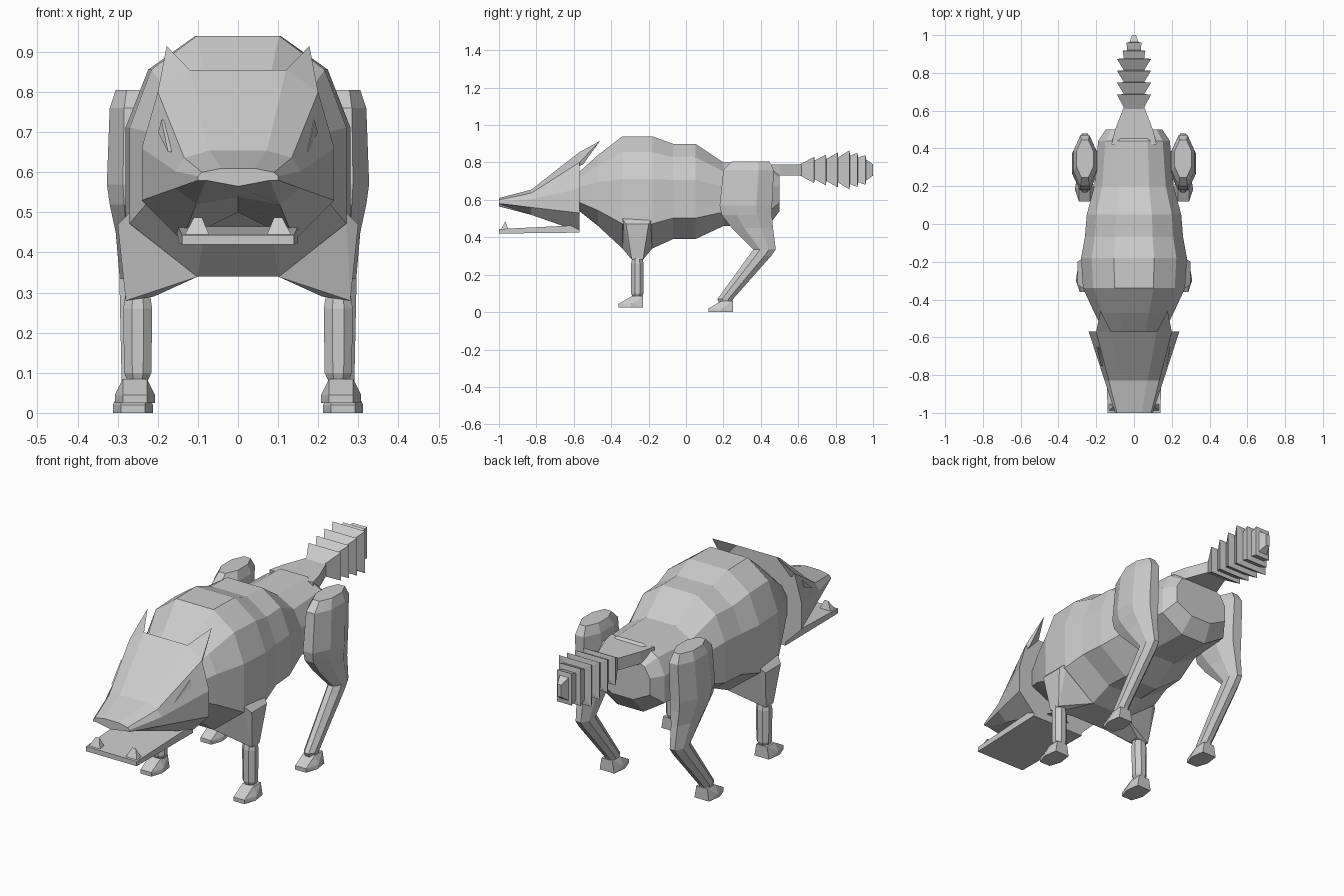
import bpy, bmesh
from mathutils import Vector

default_cube = bpy.data.objects.get("Cube")
if default_cube:
    bpy.data.objects.remove(default_cube, do_unlink=True)

colour = (.6, .6, .6, 1)
grey = bpy.data.materials.new("light_grey")
grey.use_nodes = True
grey.diffuse_color = colour
grey.node_tree.nodes["Principled BSDF"].inputs["Base Color"].default_value = colour


def finish(name, bm, mirrored):
    bmesh.ops.recalc_face_normals(bm, faces=bm.faces)
    mesh = bpy.data.meshes.new(name)
    bm.to_mesh(mesh)
    bm.free()
    mesh.materials.append(grey)
    part = bpy.data.objects.new(name, mesh)
    bpy.context.collection.objects.link(part)
    if mirrored:
        mirror = part.modifiers.new("other_side", "MIRROR")
        mirror.use_mirror_merge = False


def loft(name, rings, mirrored=False):
    """Skin equal-length rings and cap both ends."""
    bm = bmesh.new()
    rows = [[bm.verts.new(point) for point in ring] for ring in rings]
    for lower, upper in zip(rows, rows[1:]):
        for i in range(len(lower)):
            bm.faces.new((lower[i - 1], lower[i], upper[i], upper[i - 1]))
    bm.faces.new(rows[0])
    bm.faces.new(rows[-1])
    finish(name, bm, mirrored)


def hull(name, points, mirrored=True):
    """Wrap flat faces around a few corner points."""
    bm = bmesh.new()
    for point in points:
        bm.verts.new(point)
    bmesh.ops.convex_hull(bm, input=bm.verts)
    bmesh.ops.dissolve_limit(bm, angle_limit=.02, verts=bm.verts, edges=bm.edges)
    finish(name, bm, mirrored)


def symmetric(half):
    """Close a half outline, given from top to bottom, across the middle."""
    return half + [Vector((-p.x, p.y, p.z)) for p in reversed(half) if p.x > 0]


def torso_ring(y, top, bottom, width):
    height = top - bottom
    ridge = width * .38
    half = [(ridge, top), (width * .8, top - height * .14), (width, top - height * .38),
            (width, bottom + height * .22), (ridge, bottom)]
    return symmetric([Vector((x, y, z)) for x, z in half])


def rectangle(y, z, width, height):
    return [(sx * width, y, z + sz * height)
            for sx, sz in ((-1, -1), (1, -1), (1, 1), (-1, 1))]


def limb(name, x, sections):
    """Chamfered leg from sections of height, centre y, half depth, half width."""
    corners = ((.4, -1), (1, -.4), (1, .4), (.4, 1), (-.4, 1), (-1, .4), (-1, -.4), (-.4, -1))
    loft(name, [[(x + cx * width, y + cy * depth, z) for cx, cy in corners]
                for z, y, depth, width in sections], mirrored=True)


def paw(name, x, heel, floor):
    """Ankle block sloping out to a splayed, flat toe."""
    points = []
    for side in (-1, 1):
        for out, forward, up in ((.03, 0, .06), (.03, .06, .06), (.04, 0, 0), (.05, .07, 0),
                                 (.05, .06, .02), (.03, .13, 0), (.03, .13, .02)):
            points.append((x + side * out, heel - forward, floor + up))
    hull(name, points)


# Torso
loft("torso", [torso_ring(*section) for section in (
    (-.57, .75, .54, .16), (-.47, .84, .46, .21), (-.34, .94, .34, .27), (-.18, .94, .34, .28),
    (-.07, .9, .39, .26), (.05, .9, .39, .25), (.2, .8, .46, .21), (.44, .8, .46, .19),
    (.5, .75, .54, .15))])

# Tail root and flared tail segments
tail_height = .76
loft("tail_root", [rectangle(y, tail_height, width, .03)
                   for y, width in ((.42, .12), (.5, .1), (.63, .05))])
rings = [rectangle(.61, tail_height, .05, .03)]
for i, width in enumerate((.09, .09, .09, .09, .06, .04)):
    y = .685 + i * .063 - max(0, i - 3) * .02
    height = .07 + .035 * min(i, 3) / 3 - max(0, i - 3) * .013
    rings.append(rectangle(y, tail_height, width, height))
    rings.append(rectangle(y + .003, tail_height, width * .6, height * .72))
rings.append(rectangle(1, tail_height, .01, .03))
loft("tail", rings)

# Head with upper jaw: the brow falls faster than the jaw line
back = [Vector((x, -.57, z)) for x, z in
        ((.12, .855), (.2, .8), (.24, .66), (.24, .53), (.14, .43), (0, .5))]
snout = [Vector((x, -1, z)) for x, z in
         ((.04, .61), (.09, .6), (.1, .59), (.1, .58), (.08, .58), (0, .565))]
middle = []
for start, end in zip(back, snout):
    point = start.lerp(end, .6)
    if start.z > .6:
        point.z = start.z + (end.z - start.z) * .82
    middle.append(point)
loft("head", [symmetric(half) for half in (back, middle, snout)])

# Lower jaw and teeth
loft("lower_jaw", [rectangle(-.57, .445, .15, .02), rectangle(-1, .432, .14, .012)])
hull("tooth", [(x, y, .44) for x in (.07, .135) for y in (-.99, -.95)]
     + [(x, -.965, .487) for x in (.09, .11)])

# Ears and eyes
hull("ear", [back[0], back[1], (.18, -.64, .75), (.19, -.55, .79), (.178, -.46, .915)])
eye = [Vector(p) for p in ((.165, -.75, .65), (.19, -.65, .7), (.182, -.65, .73))]
hull("eye", eye + [p + Vector((.009, 0, 0)) for p in eye])

# Front legs
shoulder = []
for y, knee in ((-.34, -.29), (-.18, -.23)):
    shoulder += [(.27, y, .5), (.3, y * .6 + knee * .4, .47), (.1, y, .34),
                 (.21, knee, .29), (.28, knee, .28)]
hull("front_shoulder", shoulder)
limb("front_shin", .25, ((.3, -.26, .025, .03), (.26, -.26, .033, .036),
                         (.1, -.26, .033, .034), (.08, -.26, .025, .025)))
paw("front_paw", .257, -.23, .025)

# Hind legs
limb("hind_leg", .26, ((.805, .345, .1, .045), (.76, .335, .135, .06), (.57, .32, .14, .067),
                       (.52, .325, .135, .06), (.45, .355, .11, .045), (.335, .42, .06, .035),
                       (.3, .395, .06, .035), (.07, .21, .042, .03), (.04, .21, .03, .025)))
paw("hind_paw", .262, .25, 0)
